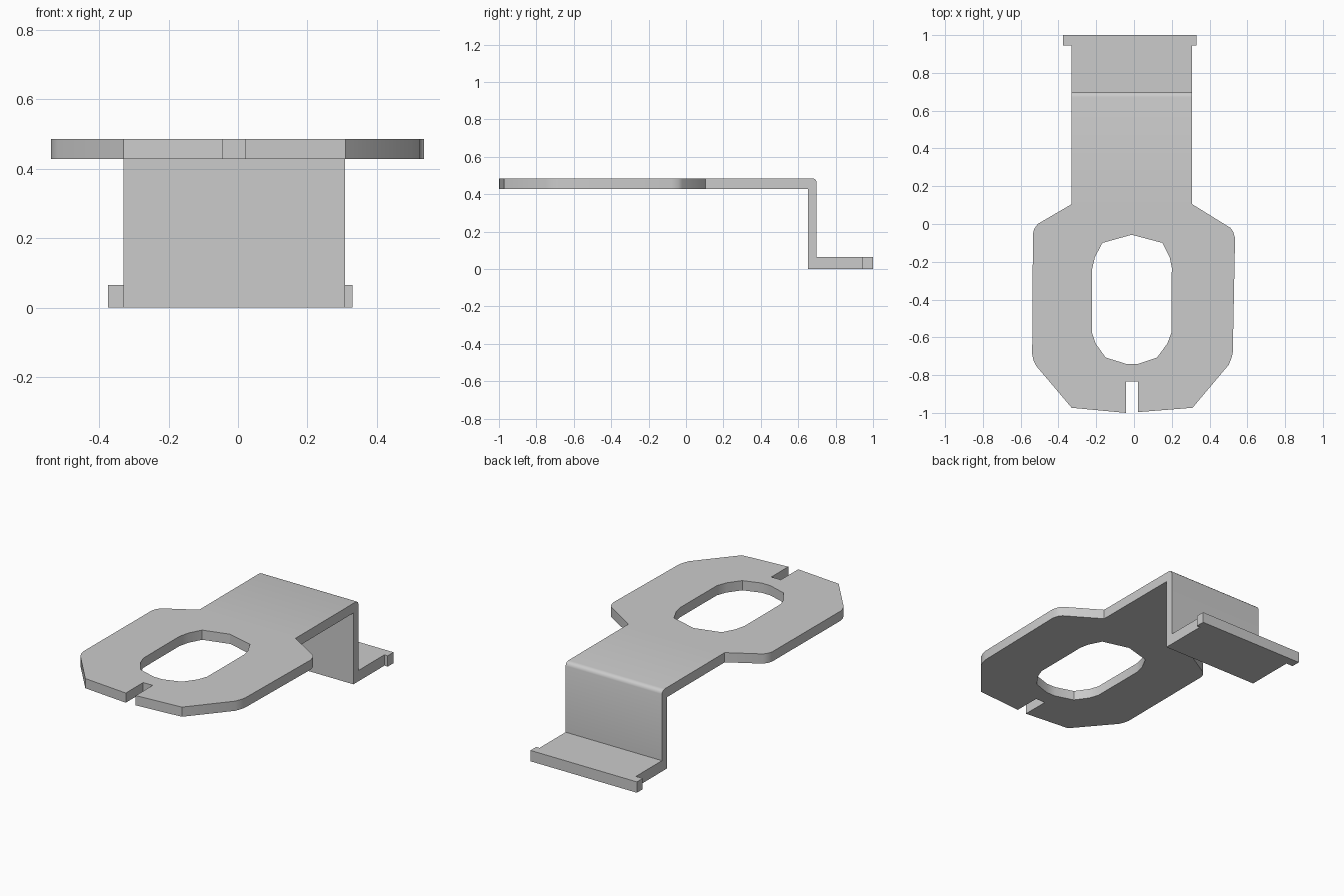
import bpy, bmesh
from mathutils import Vector

if "Cube" in bpy.data.objects:
    bpy.data.objects.remove(bpy.data.objects["Cube"])


def prism(name, points, offset):
    """Extrude a closed outline along an offset into a solid."""
    bm = bmesh.new()
    face = bm.faces.new([bm.verts.new(p) for p in points])
    ext = bmesh.ops.extrude_face_region(bm, geom=[face])
    verts = [v for v in ext["geom"] if isinstance(v, bmesh.types.BMVert)]
    bmesh.ops.translate(bm, verts=verts, vec=Vector(offset))
    bmesh.ops.recalc_face_normals(bm, faces=bm.faces)
    mesh = bpy.data.meshes.new(name)
    bm.to_mesh(mesh)
    bm.free()
    obj = bpy.data.objects.new(name, mesh)
    bpy.context.collection.objects.link(obj)
    return obj


def boolean(target, cutter, operation):
    mod = target.modifiers.new(operation.lower(), "BOOLEAN")
    mod.operation, mod.solver, mod.object = operation, "EXACT", cutter
    bpy.context.view_layer.objects.active = target
    bpy.ops.object.modifier_apply(modifier=mod.name)
    bpy.data.objects.remove(cutter)


# Bent sheet seen from the side (y, z), overlong at both ends
side = [(-1.1, .427), (.652, .427), (.652, 0), (1.1, 0), (1.1, .065), (.699, .065),
        (.699, .462), (.695, .474), (.686, .482), (.672, .485), (-1.1, .485)]

# Outline from above: end tabs, neck, wide plate and front slot
outline = [(.33, 1), (.33, .945), (.308, .945), (.308, .105), (.51, -.02), (.525, -.04),
           (.535, -.075), (.523, -.68), (.516, -.71), (.502, -.745), (.31, -.973),
           (.02, -.996), (.02, -.835), (-.043, -.835), (-.043, -1), (-.33, -.973),
           (-.519, -.75), (-.533, -.72), (-.539, -.69), (-.535, -.05), (-.528, -.025),
           (-.51, 0), (-.33, .105), (-.33, .945), (-.375, .945), (-.375, 1)]

# Long opening in the plate
hole = [(-.012, -.057), (.15, -.1), (.19, -.18), (.2, -.23), (.198, -.575), (.177, -.632),
        (.122, -.707), (.02, -.741), (-.04, -.741), (-.15, -.707), (-.203, -.633),
        (-.222, -.578), (-.222, -.24), (-.207, -.175), (-.167, -.1)]

bracket = prism("bent_bracket", [(-.7, y, z) for y, z in side], (1.4, 0, 0))
for name, pts, op in (("outline_cutter", outline, "INTERSECT"),
                      ("hole_cutter", hole, "DIFFERENCE")):
    boolean(bracket, prism(name, [(x, y, -.1) for x, y in pts], (0, 0, .8)), op)

bracket.select_set(True)
bpy.context.view_layer.objects.active = bracket
bpy.ops.object.shade_smooth_by_angle(angle=0.53)
